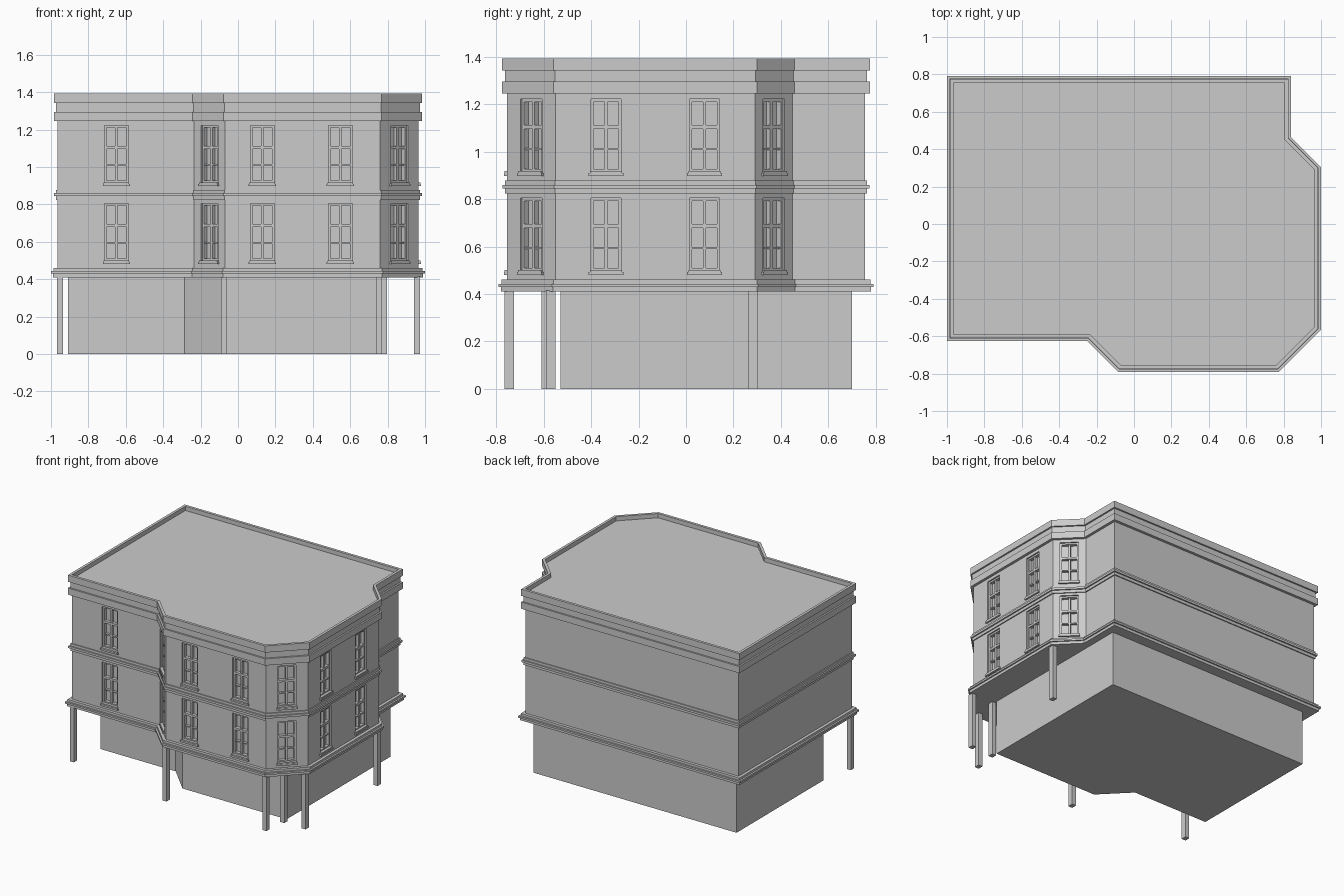
import bpy, bmesh
from mathutils import Vector, Matrix

cube = bpy.data.objects.get("Cube")
if cube:
    bpy.data.objects.remove(cube, do_unlink=True)

stone = bpy.data.materials.new("pale_grey_stone")
stone.use_nodes = True
GREY = (0.6, 0.6, 0.6, 1)
stone.diffuse_color = GREY
stone.node_tree.nodes["Principled BSDF"].inputs["Base Color"].default_value = GREY


def finish(name, bm):
    bmesh.ops.recalc_face_normals(bm, faces=bm.faces)
    mesh = bpy.data.meshes.new(name)
    bm.to_mesh(mesh)
    bm.free()
    mesh.materials.append(stone)
    ob = bpy.data.objects.new(name, mesh)
    bpy.context.collection.objects.link(ob)
    return ob


def offset(outline, d):
    """Push a counter-clockwise outline outward by d with mitred corners."""
    pts = [Vector(p) for p in outline]
    out = []
    for i, p in enumerate(pts):
        a = (p - pts[i - 1]).normalized()
        b = (pts[(i + 1) % len(pts)] - p).normalized()
        na, nb = Vector((a.y, -a.x)), Vector((b.y, -b.x))
        out.append(p + (na + nb) * d / (1 + na.dot(nb)))
    return out


def sweep(name, outline, profile):
    """Run an (offset, height) profile around an outline and cap both ends."""
    bm = bmesh.new()
    rings = [[bm.verts.new((p.x, p.y, z)) for p in offset(outline, d)] for d, z in profile]
    n = len(outline)
    for lo, hi in zip(rings, rings[1:]):
        for i in range(n):
            j = (i + 1) % n
            bm.faces.new((lo[i], lo[j], hi[j], hi[i]))
    bm.faces.new(rings[0][::-1])
    bm.faces.new(rings[-1])
    return finish(name, bm)


def add_box(bm, frame, lo, hi):
    """Box between two local corners, placed by the frame matrix."""
    lo, hi = Vector(lo), Vector(hi)
    m = frame @ Matrix.Translation((lo + hi) / 2) @ Matrix.Diagonal((*(hi - lo), 1))
    bmesh.ops.create_cube(bm, size=1, matrix=m)


# Main footprint, counter-clockwise from the back left corner
WALL = [(-.965, .755), (-.965, -.59), (-.235, -.59), (-.07, -.755), (.76, -.755),
        (.965, -.55), (.965, .29), (.805, .45), (.805, .755)]
BASE = [(-.91, .70), (-.91, -.33), (-.286, -.33), (-.09, -.53), (.775, -.53), (.775, .70)]

# Ground floor, upper walls and mouldings
sweep("ground_floor", BASE, [(0, 0), (0, .415)])
walls = sweep("upper_walls", WALL, [(0, .43), (0, 1.26)])
sweep("lower_ledge", WALL, [(.025, .41), (.025, .43), (.035, .43), (.035, .443),
                            (.022, .443), (.022, .46)])
sweep("floor_band", WALL, [(.008, .823), (.008, .844), (.018, .844), (.018, .86),
                           (.008, .86), (.008, .878)])
sweep("roof_parapet", WALL, [(.02, 1.245), (.02, 1.295), (.008, 1.295), (.008, 1.342),
                             (.02, 1.342), (.02, 1.392), (0, 1.392), (0, 1.36)])

# Columns under the overhang
bm = bmesh.new()
for x, y in [(-.952, -.59), (-.075, -.745), (.754, -.745), (.78, -.57), (.957, -.57), (.957, .283)]:
    add_box(bm, Matrix.Translation((x, y, 0)), (-.017, -.02, 0), (.017, .02, .415))
finish("columns", bm)

# Windows: wall edge index and distance along it (None means the middle)
WINDOWS = [(1, .315), (2, None), (3, .2), (3, .617), (4, None), (5, .213), (5, .628), (6, None)]
W, H, DEPTH = .064, .307, .035
cuts, frames, sills = bmesh.new(), bmesh.new(), bmesh.new()
for edge, dist in WINDOWS:
    a, b = Vector(WALL[edge]), Vector(WALL[edge + 1])
    u = (b - a).normalized()
    c = a + u * (dist if dist else (b - a).length / 2)
    for z in (.498, .915):
        # local axes: x along the wall, y outward, z up
        m = Matrix(((u.x, u.y, 0, c.x), (u.y, -u.x, 0, c.y), (0, 0, 1, z), (0, 0, 0, 1)))
        add_box(cuts, m, (-W, -DEPTH, 0), (W, .05, H))
        back, front, bar = -DEPTH - .005, -.01, .012
        for s in (-1, 1):
            x0, x1 = sorted((s * W, s * (W - bar)))
            add_box(frames, m, (x0, back, 0), (x1, front, H))
        inner = W - bar
        for z0, z1 in ((0, bar), (.181, .197), (H - bar, H)):
            add_box(frames, m, (-inner, back, z0), (inner, front, z1))
        add_box(frames, m, (-.007, back, bar), (.007, front - .004, H - bar))
        add_box(frames, m, (-inner, back, .092), (inner, front - .006, .1))
        add_box(sills, m, (-.073, -.01, -.018), (.073, .013, -.006))
        add_box(sills, m, (-.068, -.01, -.006), (.068, .01, .003))
finish("window_frames", frames)
finish("window_sills", sills)

# Cut the window recesses into the walls, then drop the cutter
cutter = finish("window_cutter", cuts)
cutter.hide_render = True
mod = walls.modifiers.new("recesses", "BOOLEAN")
mod.operation, mod.solver, mod.object = "DIFFERENCE", "EXACT", cutter
deps = bpy.context.evaluated_depsgraph_get()
cut_mesh = bpy.data.meshes.new_from_object(walls.evaluated_get(deps))
walls.modifiers.clear()
walls.data = cut_mesh
bpy.data.objects.remove(cutter, do_unlink=True)
